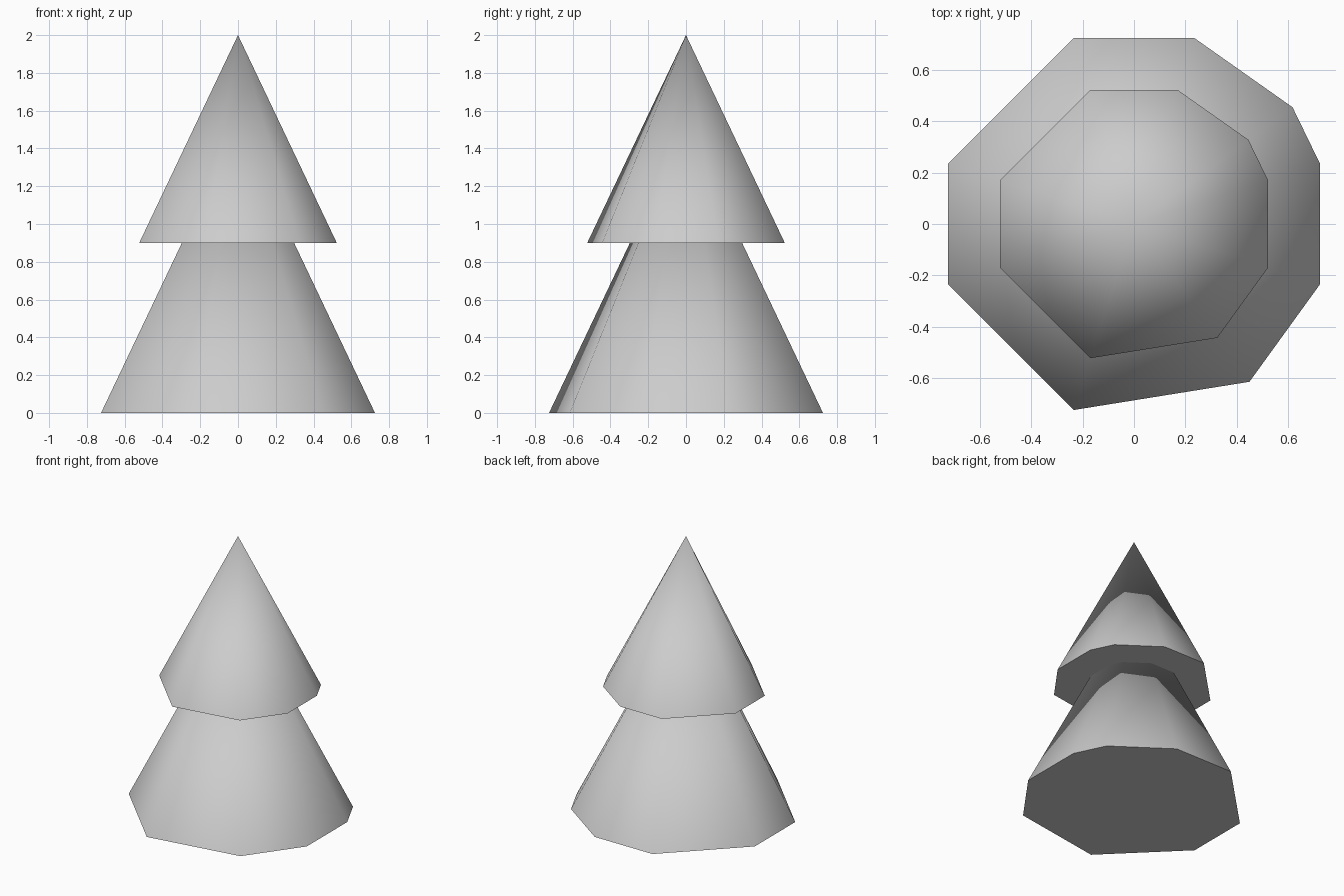
import bpy
import bmesh
import math

cube = bpy.data.objects.get("Cube")
if cube:
    bpy.data.objects.remove(cube, do_unlink=True)

# Single plain grey
grey = bpy.data.materials.new("light_grey")
grey.use_nodes = True
colour = (0.604, 0.604, 0.604, 1.0)
grey.diffuse_color = colour
grey.node_tree.nodes["Principled BSDF"].inputs["Base Color"].default_value = colour

# Irregular nine-sided outline, counter-clockwise, at the size of the lower tier
OUTLINE = [(-0.725, -0.235), (-0.235, -0.725), (0.45, -0.615),
           (0.725, -0.235), (0.725, 0.235), (0.618, 0.455),
           (0.235, 0.725), (-0.235, 0.725), (-0.725, 0.235)]
HEIGHT = 1.525


def tier(name, base_z, scale):
    """Closed cone of foliage on the shared outline."""
    bm = bmesh.new()
    ring = [bm.verts.new((x * scale, y * scale, base_z)) for x, y in OUTLINE]
    tip = bm.verts.new((0, 0, base_z + HEIGHT * scale))
    for a, b in zip(ring, ring[1:] + ring[:1]):
        bm.faces.new((a, b, tip))
    bm.faces.new(ring[::-1])
    mesh = bpy.data.meshes.new(name)
    bm.to_mesh(mesh)
    bm.free()
    mesh.materials.append(grey)
    obj = bpy.data.objects.new(name, mesh)
    bpy.context.collection.objects.link(obj)
    # Smooth sides, sharp rim
    bpy.ops.object.select_all(action='DESELECT')
    obj.select_set(True)
    bpy.context.view_layer.objects.active = obj
    bpy.ops.object.shade_smooth_by_angle(angle=math.radians(70))
    return obj


# Two stacked tiers, the upper one smaller
tier("lower_foliage", 0.0, 1.0)
tier("upper_foliage", 0.9, 1.1 / HEIGHT)
